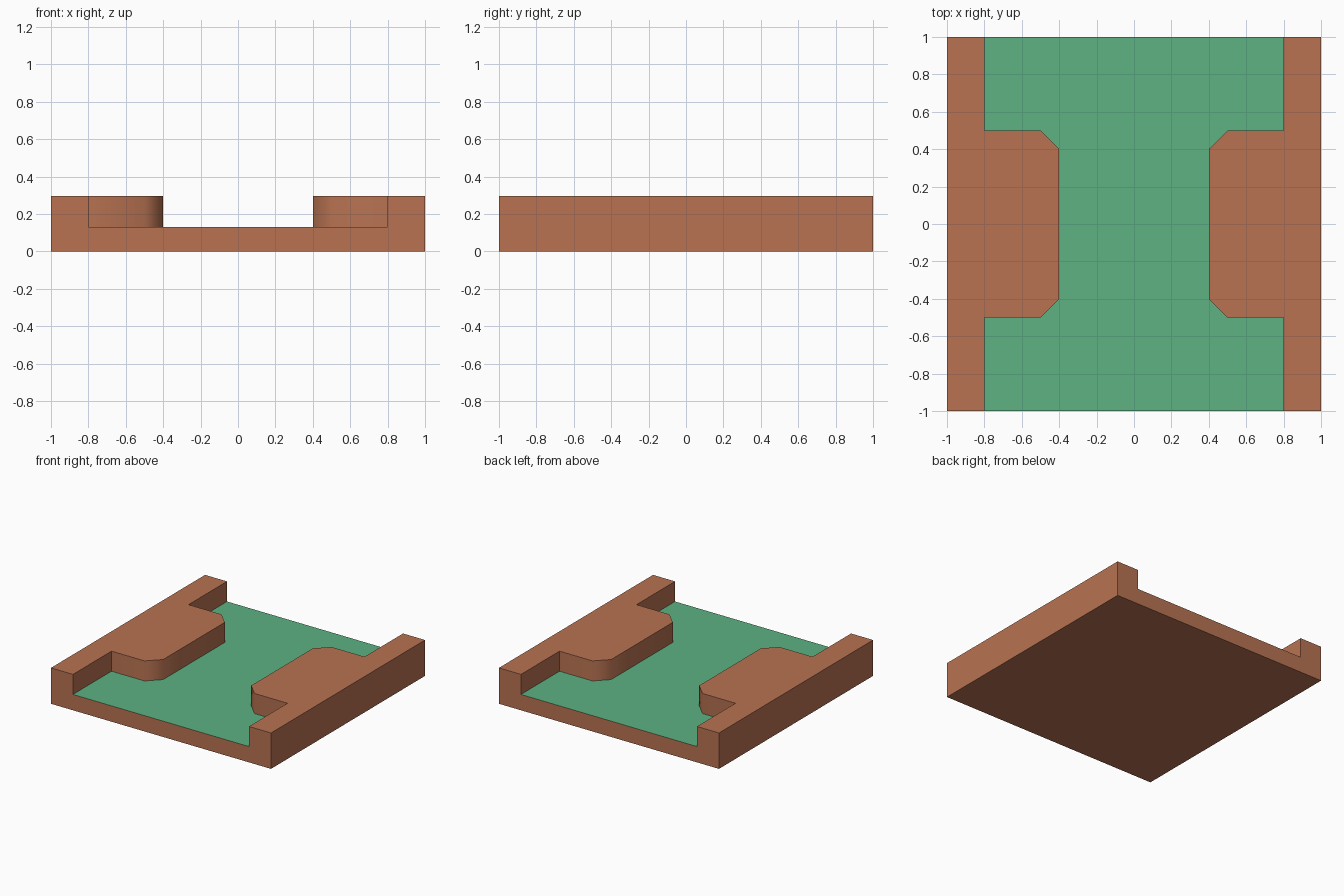
import bpy, bmesh, math

if "Cube" in bpy.data.objects:
    bpy.data.objects.remove(bpy.data.objects["Cube"])

FLOOR_Z, TOP_Z = 0.13, 0.295


def material(name, rgb):
    m = bpy.data.materials.new(name)
    m.diffuse_color = (*rgb, 1)
    m.use_nodes = True
    m.node_tree.nodes["Principled BSDF"].inputs["Base Color"].default_value = m.diffuse_color
    return m


def prism(name, outline, z0, z1):
    """Extrude a flat outline from z0 up to z1."""
    bm = bmesh.new()
    face = bm.faces.new([bm.verts.new((x, y, z0)) for x, y in outline])
    top = bmesh.ops.extrude_face_region(bm, geom=[face])["geom"]
    bmesh.ops.translate(bm, vec=(0, 0, z1 - z0),
                        verts=[v for v in top if isinstance(v, bmesh.types.BMVert)])
    bmesh.ops.recalc_face_normals(bm, faces=bm.faces)
    mesh = bpy.data.meshes.new(name)
    bm.to_mesh(mesh)
    bm.free()
    ob = bpy.data.objects.new(name, mesh)
    bpy.context.collection.objects.link(ob)
    return ob


clay = material("clay_brown", (0.479, 0.171, 0.084))
grass = material("grass_green", (0.109, 0.445, 0.223))

# Solid course block
course = prism("narrowing_course", [(-1, -1), (1, -1), (1, 1), (-1, 1)], 0, TOP_Z)

# Channel cutter: right bank outline, then the same mirrored for the left
bank = [(0.8, -1.1), (0.8, -0.5), (0.5, -0.5), (0.4, -0.4),
        (0.4, 0.4), (0.5, 0.5), (0.8, 0.5), (0.8, 1.1)]
cutter = prism("channel_cutter", bank + [(-x, y) for x, y in reversed(bank)],
               FLOOR_Z, TOP_Z + 0.2)
cutter.hide_render = True

cut = course.modifiers.new("channel", "BOOLEAN")
cut.operation = "DIFFERENCE"
cut.solver = "EXACT"
cut.object = cutter
bpy.context.view_layer.objects.active = course
course.select_set(True)
bpy.ops.object.modifier_apply(modifier=cut.name)
bpy.data.objects.remove(cutter)

# Green playing floor, brown everywhere else
course.data.materials.clear()
course.data.materials.append(clay)
course.data.materials.append(grass)
for p in course.data.polygons:
    p.material_index = int(p.normal.z > 0.9 and p.center.z < 0.2)

# Bank corners are softly shaded, right angles stay sharp
bpy.ops.object.shade_smooth_by_angle(angle=math.radians(50))
